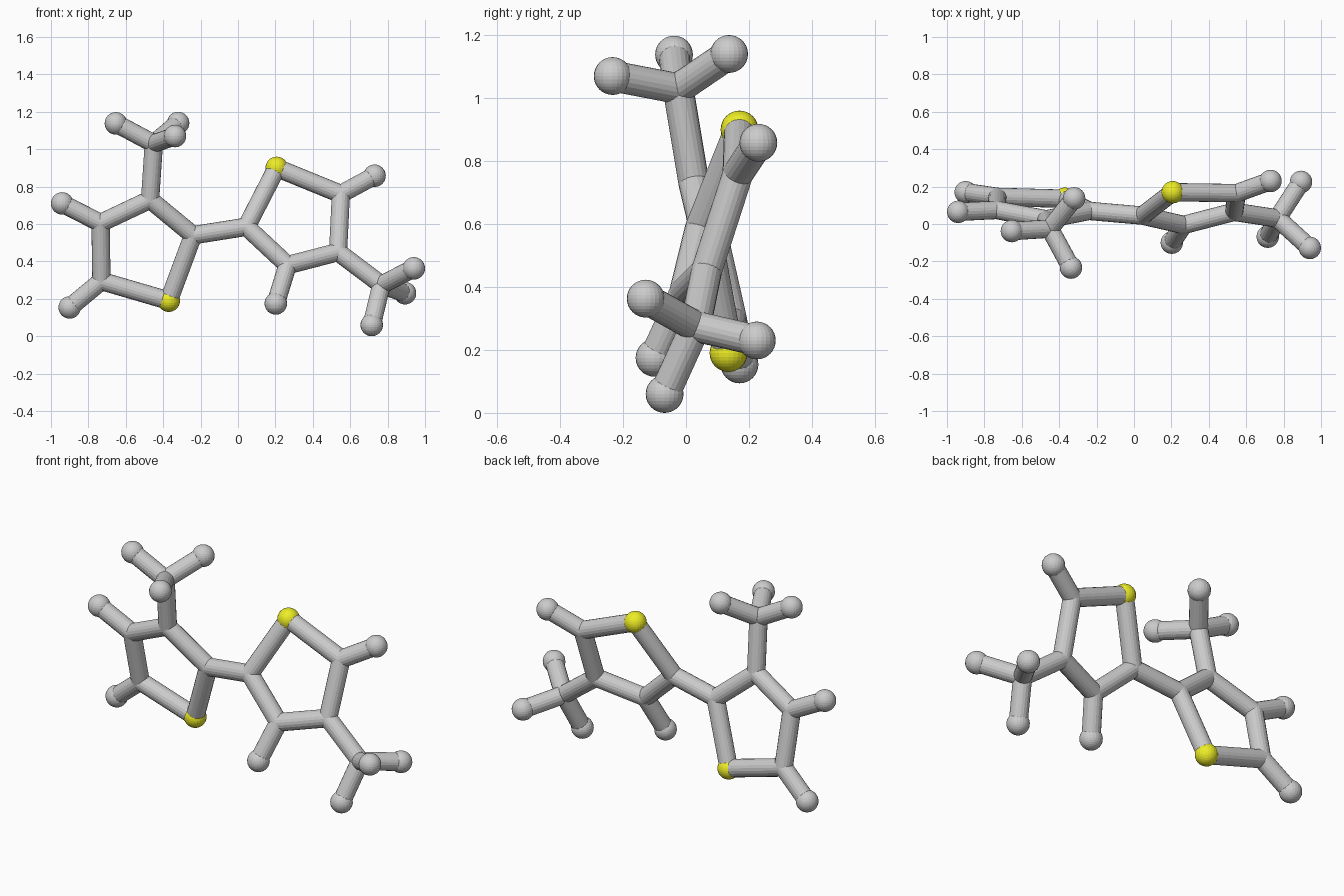
import bpy
import bmesh
from mathutils import Vector, Matrix

if "Cube" in bpy.data.objects:
    bpy.data.objects.remove(bpy.data.objects["Cube"])

BALL, STICK = 0.06, 0.049

# atom centres: c = joint, s = yellow ball, h = end ball
ATOMS = {
    # left ring and its branches
    "s1": (-0.37, 0.135, 0.19), "c2": (-0.24, 0.07, 0.54), "c3": (-0.47, 0.025, 0.73),
    "c4": (-0.735, 0.075, 0.605), "c5": (-0.73, 0.145, 0.295),
    "h4": (-0.94, 0.065, 0.71), "h5": (-0.90, 0.17, 0.154),
    "c6": (-0.45, -0.025, 1.03), "h6a": (-0.653, -0.038, 1.138),
    "h6b": (-0.32, 0.137, 1.14), "h6c": (-0.337, -0.233, 1.07),
    # right ring and its branches
    "s11": (0.207, 0.17, 0.90), "c12": (0.045, 0.045, 0.585), "c13": (0.265, -0.005, 0.38),
    "c14": (0.535, 0.065, 0.45), "c15": (0.55, 0.165, 0.76),
    "h13": (0.202, -0.10, 0.175), "h15": (0.73, 0.23, 0.858),
    "c16": (0.767, 0.03, 0.275), "h16a": (0.94, -0.128, 0.363),
    "h16b": (0.893, 0.225, 0.23), "h16c": (0.715, -0.068, 0.06),
}
BONDS = """s1-c2 c2-c3 c3-c4 c4-c5 c5-s1 c4-h4 c5-h5 c3-c6 c6-h6a c6-h6b c6-h6c
c2-c12 s11-c12 c12-c13 c13-c14 c14-c15 c15-s11 c13-h13 c15-h15 c14-c16
c16-h16a c16-h16b c16-h16c""".split()


def finish(bm, name, material=None):
    mesh = bpy.data.meshes.new(name)
    bm.to_mesh(mesh)
    bm.free()
    obj = bpy.data.objects.new(name, mesh)
    bpy.context.collection.objects.link(obj)
    if material:
        mesh.materials.append(material)


def balls(name, kind, radius, material=None):
    bm = bmesh.new()
    for key, pos in ATOMS.items():
        if key[0] == kind:
            bmesh.ops.create_uvsphere(bm, u_segments=24, v_segments=16, radius=radius,
                                      matrix=Matrix.Translation(pos))
    finish(bm, name, material)


yellow = bpy.data.materials.new("yellow")
yellow.diffuse_color = (0.85, 0.85, 0.02, 1)
yellow.use_nodes = True
yellow.node_tree.nodes["Principled BSDF"].inputs["Base Color"].default_value = yellow.diffuse_color

# end balls, yellow ring balls and rounded joints
balls("end_balls", "h", BALL)
balls("yellow_balls", "s", BALL, yellow)
balls("joints", "c", STICK)

# sticks between the atoms
bm = bmesh.new()
for bond in BONDS:
    a, b = (Vector(ATOMS[k]) for k in bond.split("-"))
    d = b - a
    turn = d.to_track_quat("Z", "Y").to_matrix().to_4x4()
    bmesh.ops.create_cone(bm, cap_ends=True, segments=20, radius1=STICK, radius2=STICK,
                          depth=d.length, matrix=Matrix.Translation((a + b) / 2) @ turn)
finish(bm, "sticks")
